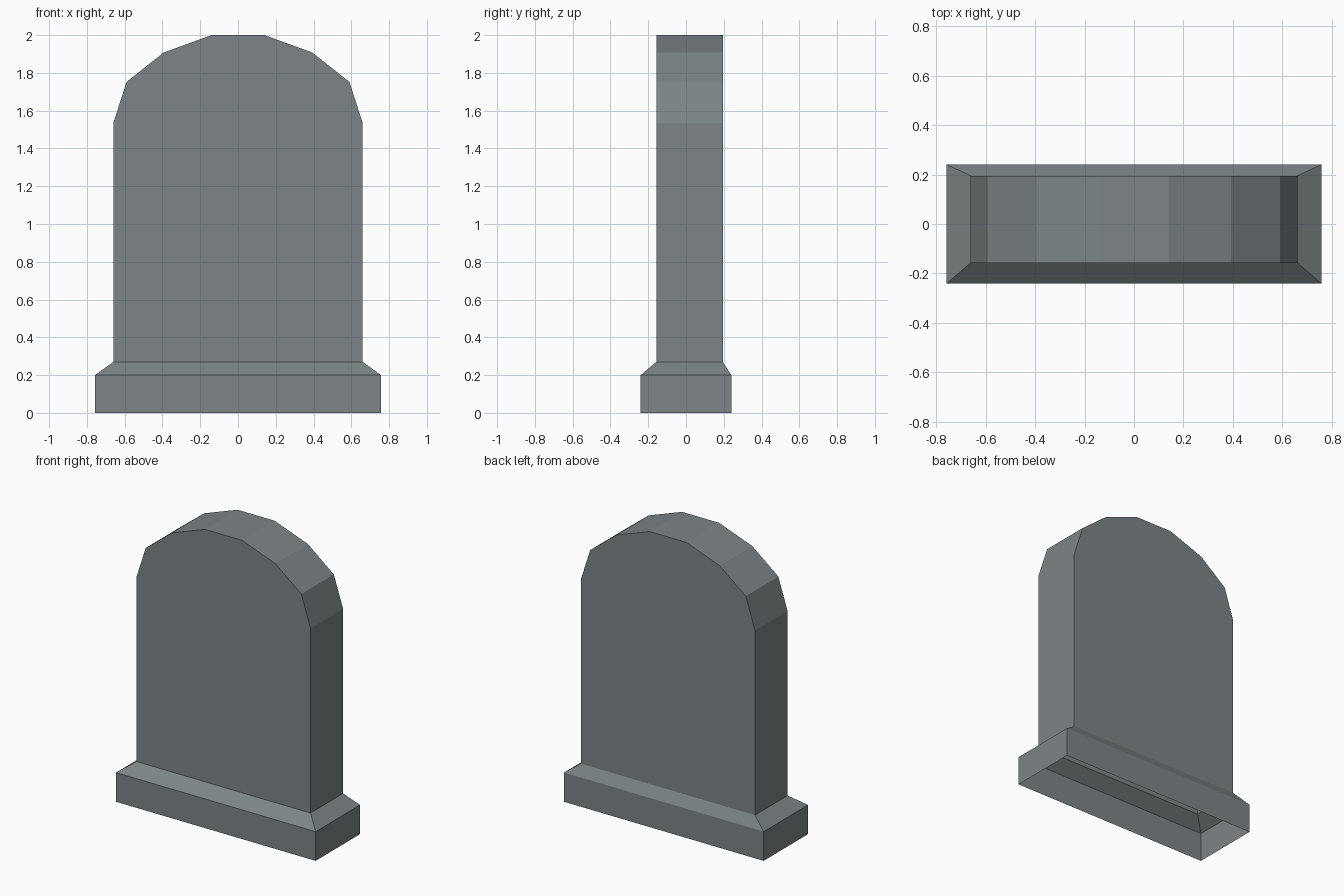
import bpy
import bmesh

cube = bpy.data.objects.get("Cube")
if cube:
    bpy.data.objects.remove(cube, do_unlink=True)

# Single stone colour
stone = bpy.data.materials.new("grey_stone")
stone.use_nodes = True
colour = (0.205, 0.235, 0.242, 1.0)
stone.diffuse_color = colour
bsdf = stone.node_tree.nodes["Principled BSDF"]
bsdf.inputs["Base Color"].default_value = colour
bsdf.inputs["Roughness"].default_value = 0.9

FRONT, BACK = -0.157, 0.195
HALF_WIDTH, SLAB_BASE = 0.66, 0.27


def finish(name, bm):
    bmesh.ops.recalc_face_normals(bm, faces=bm.faces)
    mesh = bpy.data.meshes.new(name)
    bm.to_mesh(mesh)
    bm.free()
    mesh.materials.append(stone)
    obj = bpy.data.objects.new(name, mesh)
    bpy.context.collection.objects.link(obj)
    return obj


def bridge(bm, a, b, closed=True):
    """Join two matching vertex rows with quads."""
    n = len(a)
    for i in range(n if closed else n - 1):
        j = (i + 1) % n
        bm.faces.new((a[i], a[j], b[j], b[i]))


def rectangle(bm, half_x, y0, y1, z):
    corners = ((-half_x, y0), (half_x, y0), (half_x, y1), (-half_x, y1))
    return [bm.verts.new((x, y, z)) for x, y in corners]


# Plinth: hollow block with sloping shoulders, open underneath
bm = bmesh.new()
rings = [rectangle(bm, 0.757, -0.24, 0.24, 0.0),
         rectangle(bm, 0.757, -0.24, 0.24, 0.2),
         rectangle(bm, HALF_WIDTH, FRONT, BACK, SLAB_BASE)]
for lower, upper in zip(rings, rings[1:]):
    bridge(bm, lower, upper)
finish("plinth", bm)

# Slab: mirrored arch profile, hollow and open into the plinth
half = [(HALF_WIDTH, SLAB_BASE), (HALF_WIDTH, 1.535),
        (0.59, 1.752), (0.393, 1.908), (0.14, 2.0)]
profile = half + [(-x, z) for x, z in reversed(half)]
bm = bmesh.new()
front, back = [[bm.verts.new((x, y, z)) for x, z in profile]
               for y in (FRONT, BACK)]
bm.faces.new(front)
bm.faces.new(back)
bridge(bm, front, back, closed=False)
finish("headstone_slab", bm)
